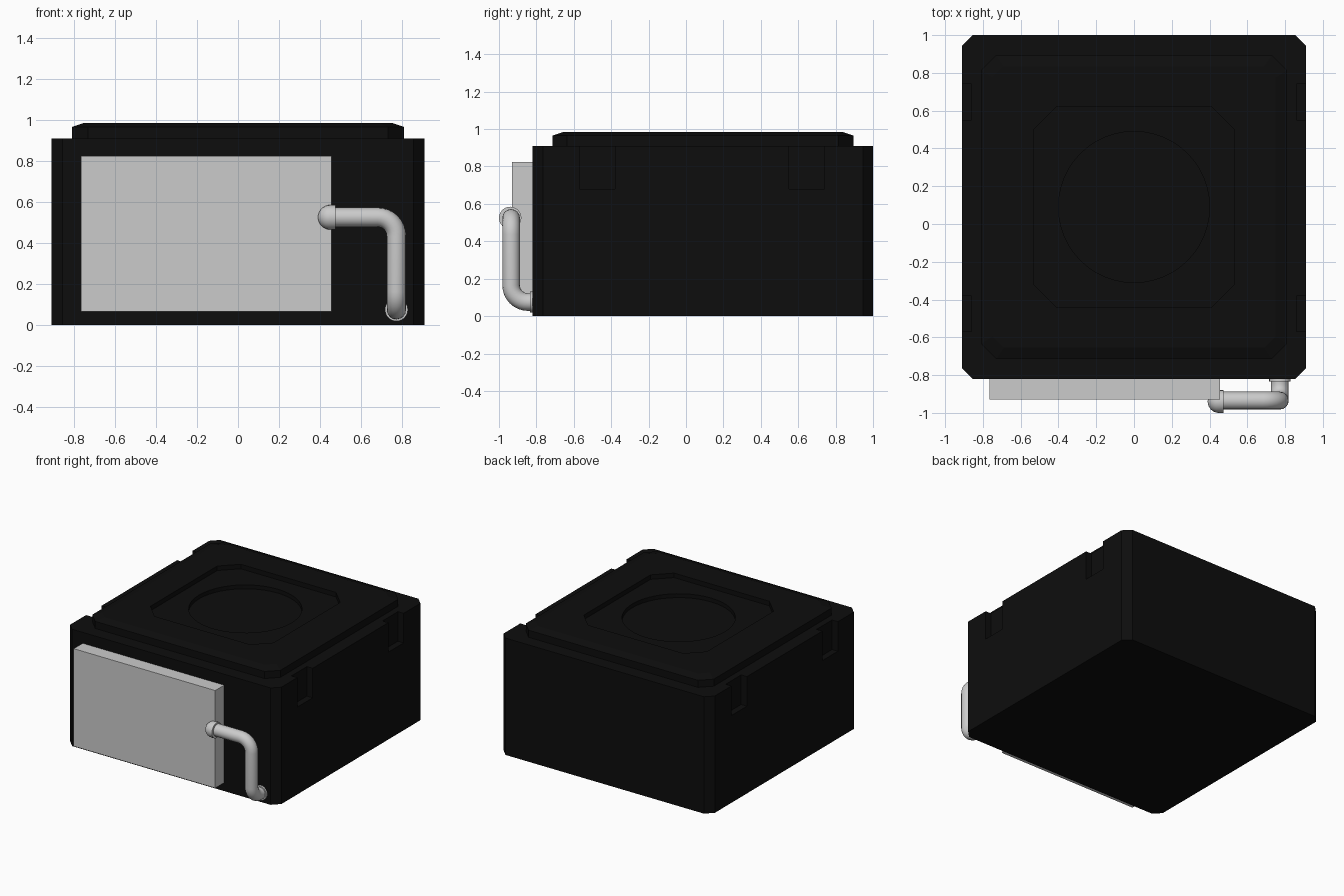
import bpy, bmesh, math
from mathutils import Vector

cube = bpy.data.objects.get("Cube")
if cube:
    bpy.data.objects.remove(cube, do_unlink=True)

CY = 0.09  # centre of the casing along y


def material(name, value, rough=0.5):
    m = bpy.data.materials.new(name)
    m.use_nodes = True
    col = (value, value, value, 1)
    m.diffuse_color = col
    bsdf = m.node_tree.nodes["Principled BSDF"]
    bsdf.inputs["Base Color"].default_value = col
    bsdf.inputs["Roughness"].default_value = rough
    return m


BLACK = material("matte_black", 0.004)
GREY = material("light_grey", 0.6)


def finish(name, bm, mat):
    bmesh.ops.recalc_face_normals(bm, faces=bm.faces)
    me = bpy.data.meshes.new(name)
    bm.to_mesh(me)
    bm.free()
    me.materials.append(mat)
    ob = bpy.data.objects.new(name, me)
    bpy.context.collection.objects.link(ob)
    return ob


def octagon(hx, hy, c):
    """Rectangle outline with clipped corners."""
    return [(hx - c, -hy), (hx, c - hy), (hx, hy - c), (hx - c, hy),
            (c - hx, hy), (-hx, hy - c), (-hx, c - hy), (c - hx, -hy)]


def circle(r, n=48):
    return [(r * math.cos(2 * math.pi * i / n), r * math.sin(2 * math.pi * i / n))
            for i in range(n)]


def loft(name, rings, mat):
    """Closed solid through (outline, height) rings."""
    bm = bmesh.new()
    loops = [[bm.verts.new((x, y + CY, z)) for x, y in pts] for pts, z in rings]
    n = len(loops[0])
    for a, b in zip(loops, loops[1:]):
        for i in range(n):
            j = (i + 1) % n
            bm.faces.new((a[i], a[j], b[j], b[i]))
    bm.faces.new(loops[0][::-1])
    bm.faces.new(loops[-1])
    return finish(name, bm, mat)


def box(name, lo, hi, mat):
    bm = bmesh.new()
    bmesh.ops.create_cube(bm, size=1)
    lo, hi = Vector(lo), Vector(hi)
    for v in bm.verts:
        v.co = (lo + hi) / 2 + v.co * (hi - lo)
    return finish(name, bm, mat)


def activate(ob):
    bpy.ops.object.select_all(action='DESELECT')
    ob.select_set(True)
    bpy.context.view_layer.objects.active = ob


def cut(target, cutter):
    mod = target.modifiers.new("cut", 'BOOLEAN')
    mod.operation = 'DIFFERENCE'
    mod.solver = 'EXACT'
    mod.object = cutter
    activate(target)
    bpy.ops.object.modifier_apply(modifier=mod.name)
    bpy.data.objects.remove(cutter, do_unlink=True)


# Casing with clipped vertical corners and two latch notches per side
body_outline = octagon(0.91, 0.91, 0.055)
casing = loft("casing", [(body_outline, 0), (body_outline, 0.91)], BLACK)
for side in (-1, 1):
    for y in (CY - 0.565, CY + 0.555):
        xs = sorted((side * 0.86, side * 1.0))
        cut(casing, box("notch_cutter", (xs[0], y - 0.095, 0.68),
                        (xs[1], y + 0.095, 1.0), BLACK))

# Raised lid with sloped rim, square recess and round recess
lid = loft("lid", [(octagon(0.81, 0.805, 0.08), 0.88),
                   (octagon(0.81, 0.805, 0.08), 0.965),
                   (octagon(0.75, 0.745, 0.06), 0.985)], BLACK)
# Recesses stay shallower than the lid
recess = octagon(0.53, 0.53, 0.12)
cut(lid, loft("square_cutter", [(recess, 0.95), (recess, 1.1)], BLACK))
cut(lid, loft("round_cutter", [(circle(0.4), 0.92), (circle(0.4), 1.1)], BLACK))

# Box mounted on the front
box("front_box", (-0.765, -0.93, 0.065), (0.455, -0.82, 0.825), GREY)


# Pipe path with rounded elbows
def elbow(corner, before, after, r=0.09, n=8):
    corner, before, after = Vector(corner), Vector(before), Vector(after)
    d0, d1 = (before - corner).normalized(), (after - corner).normalized()
    centre = corner + (d0 + d1) * r
    return [centre - d1 * r * math.cos(t) - d0 * r * math.sin(t)
            for t in (math.pi / 2 * i / n for i in range(n + 1))]


start, top = (0.45, -0.935, 0.525), (0.772, -0.935, 0.525)
bottom, end = (0.772, -0.935, 0.075), (0.772, -0.80, 0.075)
path = ([Vector(start)] + elbow(top, start, bottom)
        + elbow(bottom, top, end) + [Vector(end)])
curve = bpy.data.curves.new("pipe", 'CURVE')
curve.dimensions = '3D'
curve.bevel_depth = 0.047
curve.bevel_resolution = 6
curve.use_fill_caps = True
spline = curve.splines.new('POLY')
spline.points.add(len(path) - 1)
for p, co in zip(spline.points, path):
    p.co = (*co, 1)
curve.materials.append(GREY)
pipe = bpy.data.objects.new("pipe", curve)
bpy.context.collection.objects.link(pipe)
activate(pipe)
bpy.ops.object.convert(target='MESH')


# Domed pipe cap and wall collar, revolved about an axis
def revolve(name, profile, origin, axis):
    bm = bmesh.new()
    rot = Vector((0, 0, 1)).rotation_difference(Vector(axis)).to_matrix()
    verts = [bm.verts.new(Vector(origin) + rot @ Vector((r, 0, h))) for r, h in profile]
    edges = [bm.edges.new(pair) for pair in zip(verts, verts[1:])]
    bmesh.ops.spin(bm, geom=verts + edges, cent=origin, axis=axis,
                   angle=2 * math.pi, steps=24)
    bmesh.ops.remove_doubles(bm, verts=bm.verts, dist=0.0005)
    return finish(name, bm, GREY)


R = 0.06
dome = [(R * math.sin(a), -R * math.cos(a)) for a in (math.pi / 16 * i for i in range(9))]
cap = revolve("pipe_cap", dome + [(R, 0.025), (0, 0.025)], (0.45, -0.94, 0.525), (1, 0, 0))
collar = revolve("pipe_collar", [(0, 0), (0.056, 0), (0.056, 0.03), (0, 0.03)],
                 (0.772, -0.835, 0.075), (0, 1, 0))

for ob in (pipe, cap, collar):
    activate(ob)
    bpy.ops.object.shade_smooth_by_angle(angle=math.radians(35))
